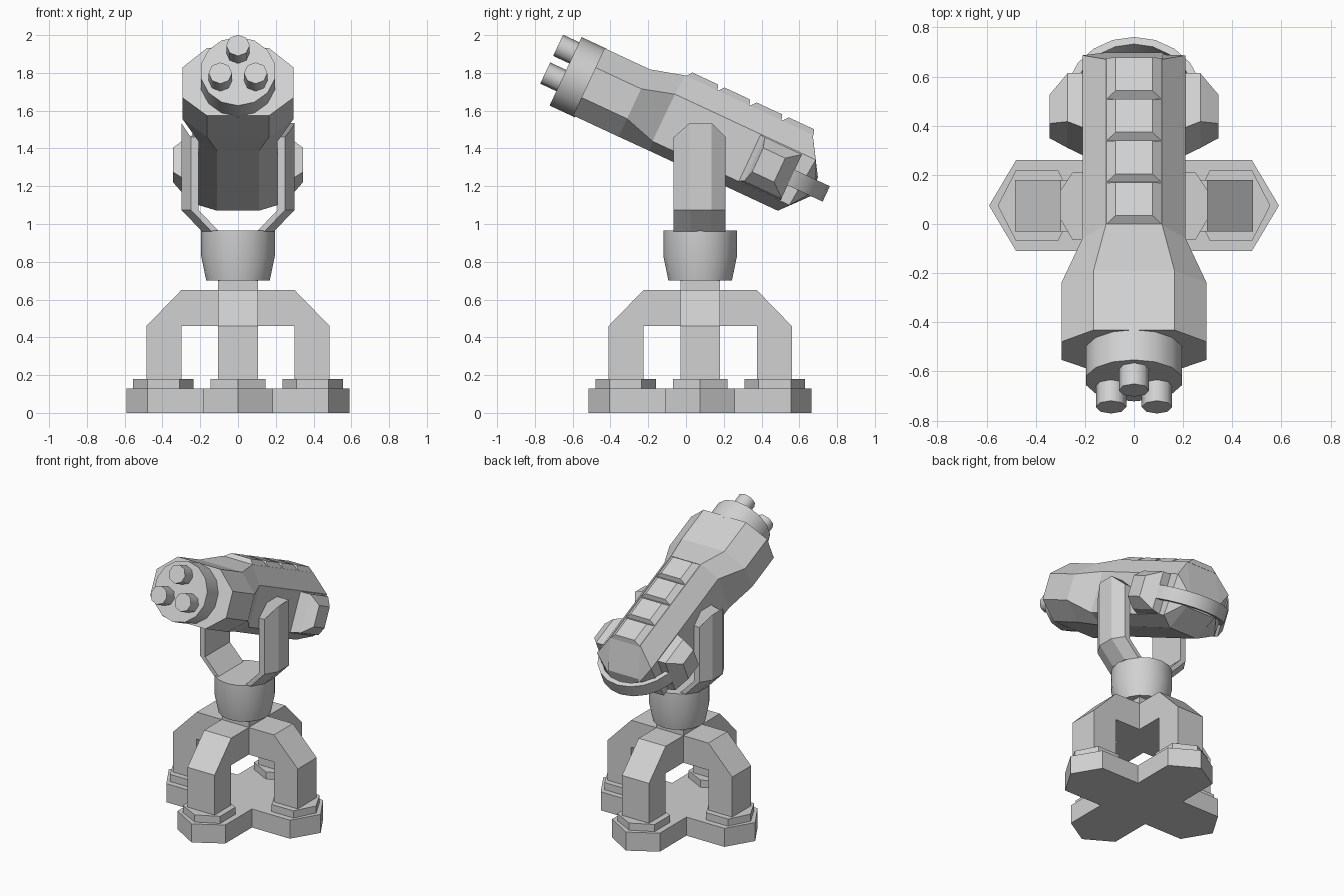
import bpy, bmesh, math
from math import sin, cos, pi, radians

if "Cube" in bpy.data.objects:
    bpy.data.objects.remove(bpy.data.objects["Cube"])

TILT = radians(25)      # downward slope of the gun toward its rear
CY = 0.075              # y of the stand axis

steel = bpy.data.materials.new("grey_metal")
steel.diffuse_color = (0.64, 0.64, 0.64, 1)
steel.use_nodes = True
steel.node_tree.nodes["Principled BSDF"].inputs["Base Color"].default_value = steel.diffuse_color


def loft(name, rings, smooth=False):
    """Skin a list of equal-length closed rings and cap both ends."""
    bm = bmesh.new()
    loops = [[bm.verts.new(p) for p in r] for r in rings]
    n = len(loops[0])
    for a, b in zip(loops, loops[1:]):
        for i in range(n):
            j = (i + 1) % n
            bm.faces.new((a[i], a[j], b[j], b[i]))
    bm.faces.new(loops[0])
    bm.faces.new(loops[-1])
    bmesh.ops.recalc_face_normals(bm, faces=bm.faces)
    me = bpy.data.meshes.new(name)
    bm.to_mesh(me)
    bm.free()
    me.materials.append(steel)
    ob = bpy.data.objects.new(name, me)
    bpy.context.collection.objects.link(ob)
    if smooth:
        bpy.ops.object.select_all(action='DESELECT')
        ob.select_set(True)
        bpy.context.view_layer.objects.active = ob
        bpy.ops.object.shade_smooth_by_angle(angle=radians(50))
    return ob


def gun(x, u, v):
    """Gun space (x, along the axis to the rear, up) to world space."""
    return (x, u * cos(TILT) + v * sin(TILT),
            1.5 - u * sin(TILT) + v * cos(TILT))


def spin(p, k):
    """Quarter turns about the stand axis."""
    x, y = p
    for _ in range(k):
        x, y = -y, x
    return x, y + CY


def prism(name, outline, z0, z1):
    return loft(name, [[(x, y, z) for x, y in outline] for z in (z0, z1)])


# Cross-shaped base with pointed arms
arm = [(0.185, -0.185), (0.48, -0.185), (0.59, 0), (0.48, 0.185)]
prism("base", [spin(p, k) for k in range(4) for p in arm], 0, 0.13)

# Hexagonal foot plates and bent legs
foot = [(0.235, 0), (0.31, -0.145), (0.48, -0.145),
        (0.555, 0), (0.48, 0.145), (0.31, 0.145)]
leg = [(0.105, 0.46), (0.30, 0.46), (0.30, 0.13), (0.485, 0.13),
       (0.485, 0.46), (0.30, 0.65), (0.105, 0.65)]
for k in range(4):
    prism(f"foot_plate_{k}", [spin(p, k) for p in foot], 0.13, 0.18)
    loft(f"leg_{k}", [[(*spin((r, w), k), z) for r, z in leg]
                      for w in (-0.105, 0.105)])

# Hub and neck post
prism("hub", [spin((0.105, 0.105), k) for k in range(4)], 0.46, 0.71)

# Swivel cup
loft("swivel_cup", [[(r * cos(2 * pi * i / 16), CY + r * sin(2 * pi * i / 16), z)
                     for i in range(16)]
                    for r, z in ((0.168, 0.70), (0.195, 0.83), (0.195, 0.965))], True)

# Yoke arms with chamfered outer edges, bent in toward the cup
sect = [(0.30, 0.02), (0.30, 0.135), (0.25, 0.21), (0.21, 0.21),
        (0.21, 0.135), (0.21, 0.02), (0.21, -0.065), (0.25, -0.065)]
for side, s in (("right", 1), ("left", -1)):
    loft(f"yoke_arm_{side}", [
        [(s * (x - 0.11), y, 0.96) for x, y in sect],
        [(s * x, y, 1.075) for x, y in sect],
        [(s * x, y, 1.535 if 0 < y < 0.2 else 1.46) for x, y in sect]])

# Gun body: half sections listed top, shoulder, lower shoulder, bottom
half = [
    [(0.165, -0.573, 0.208), (0.295, -0.573, 0.095), (0.295, -0.573, -0.08), (0.165, -0.573, -0.185)],
    [(0.165, -0.307, 0.208), (0.295, -0.307, 0.095), (0.295, -0.307, -0.08), (0.165, -0.307, -0.185)],
    [(0.115, -0.125, 0.258), (0.21, -0.132, 0.145), (0.21, -0.135, -0.131), (0.11, -0.125, -0.184)],
    [(0.115, 0.62, 0.258), (0.21, 0.69, 0.145), (0.21, 0.665, -0.131), (0.11, 0.622, -0.184)],
    [(0.118, 0.739, 0.067), (0.12, 0.742, 0.04), (0.12, 0.746, -0.02), (0.115, 0.746, -0.042)],
]
loft("gun_body", [[gun(*p) for p in h] + [gun(-x, u, v) for x, u, v in reversed(h)]
                  for h in half])

# Overlapping ridge plates along the top
for i in range(4):
    u0 = -0.122 + 0.187 * i
    u1 = u0 + 0.187
    base = [(-0.115, u0), (0.115, u0), (0.115, u1), (-0.115, u1)]
    top = [(-0.075, u0 + 0.026), (0.075, u0 + 0.026),
           (0.075, u1 - 0.012), (-0.075, u1 - 0.012)]
    loft(f"ridge_plate_{i}", [[gun(x, u, 0.255) for x, u in base],
                              [gun(x, u, 0.288) for x, u in top]])


def tube(name, cx, cv, r, u0, u1, n):
    loft(name, [[gun(cx + r * sin(2 * pi * i / n), u, cv + r * cos(2 * pi * i / n))
                 for i in range(n)] for u in (u0, u1)], True)


# Muzzle collar and three barrels
tube("muzzle_collar", 0, 0.01, 0.2, -0.708, -0.56, 14)
for k in range(3):
    a = 2 * pi * k / 3
    tube(f"barrel_{k}", 0.108 * sin(a), 0.01 + 0.108 * cos(a), 0.062, -0.802, -0.70, 8)

# Side pods, tapered outward: x, u range, v range
pod = [(0.20, 0.365, 0.612, -0.13, 0.14),
       (0.27, 0.395, 0.612, -0.115, 0.14),
       (0.345, 0.412, 0.54, -0.055, 0.085)]
for side, s in (("right", 1), ("left", -1)):
    loft(f"side_pod_{side}", [[gun(s * x, u, v) for u, v in
                               ((a, c), (b, c), (b, d), (a, d))]
                              for x, a, b, c, d in pod])

# Curved rear handle joining the pods
loft("rear_handle", [[gun(r * cos(pi * i / 10), 0.535 + r * sin(pi * i / 10), v)
                      for r, v in ((0.25, -0.04), (0.282, -0.04), (0.282, 0.05), (0.25, 0.05))]
                     for i in range(11)], True)
